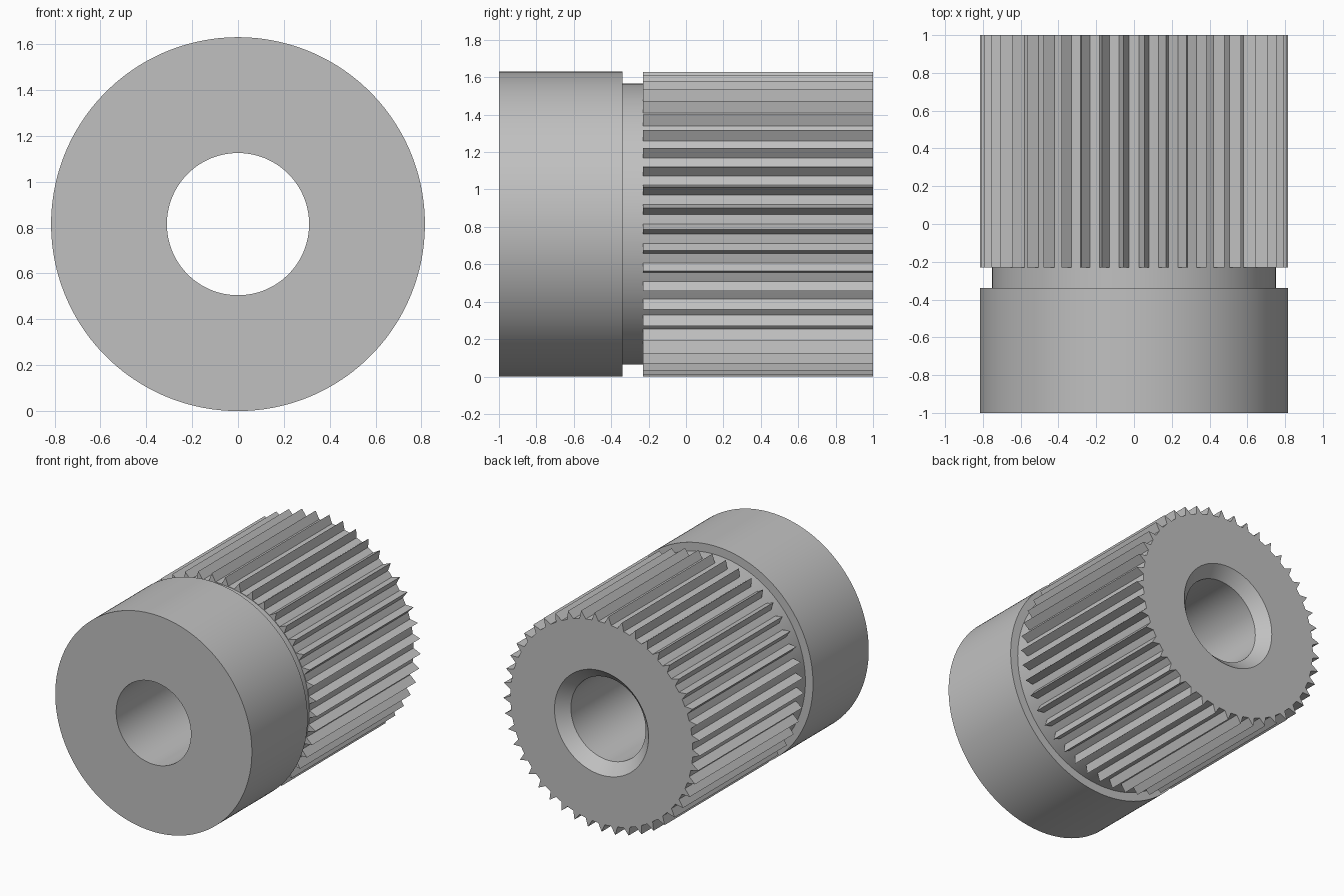
import bpy
import math

if "Cube" in bpy.data.objects:
    bpy.data.objects.remove(bpy.data.objects["Cube"], do_unlink=True)

R = 0.815            # outer radius, also the height of the axis
ROOT = 0.756         # bottom of the knurl grooves
NECK = 0.752
BORE = 0.31
SINK = 0.39          # countersink mouth
TEETH = 45
PITCH = 2 * math.pi / TEETH
HALF = 0.036         # half angle of one tooth at its root

steel = bpy.data.materials.new("grey steel")
steel.use_nodes = True
grey = (0.53, 0.53, 0.53, 1)
steel.diffuse_color = grey
steel.node_tree.nodes["Principled BSDF"].inputs["Base Color"].default_value = grey

# Shared angles: tooth tip, groove start, groove middle, groove end
angles = [(-math.pi / 2 + k * PITCH + a, a == 0)
          for k in range(TEETH) for a in (0, HALF, PITCH / 2, PITCH - HALF)]


def ring(radius, y, toothed=False):
    """One loop of points around the y axis, with raised tips if toothed."""
    points = []
    for a, tip in angles:
        r = R if toothed and tip else radius
        points.append((r * math.cos(a), y, R + r * math.sin(a)))
    return points


def lathe(name, rings):
    """Join successive rings with quads."""
    n = len(angles)
    verts = [p for loop in rings for p in loop]
    faces = [(i * n + j, (i + 1) * n + j, (i + 1) * n + (j + 1) % n, i * n + (j + 1) % n)
             for i in range(len(rings) - 1) for j in range(n)]
    mesh = bpy.data.meshes.new(name)
    mesh.from_pydata(verts, [], faces)
    mesh.materials.append(steel)
    obj = bpy.data.objects.new(name, mesh)
    bpy.context.collection.objects.link(obj)
    bpy.ops.object.select_all(action='DESELECT')
    obj.select_set(True)
    bpy.context.view_layer.objects.active = obj
    bpy.ops.object.shade_smooth_by_angle(angle=math.radians(25))
    return obj


# Through bore with a countersink at the back
lathe("bore", [ring(SINK, 1), ring(BORE, 0.92), ring(BORE, -1)])

# Plain collar with its front face, rear shoulder and recessed neck
lathe("collar_and_neck", [ring(BORE, -1), ring(R, -1), ring(R, -0.34),
                          ring(NECK, -0.34), ring(NECK, -0.23)])

# Straight knurled grip with its end faces
lathe("knurled_grip", [ring(NECK, -0.23), ring(ROOT, -0.23, True),
                       ring(ROOT, 1, True), ring(SINK, 1)])
